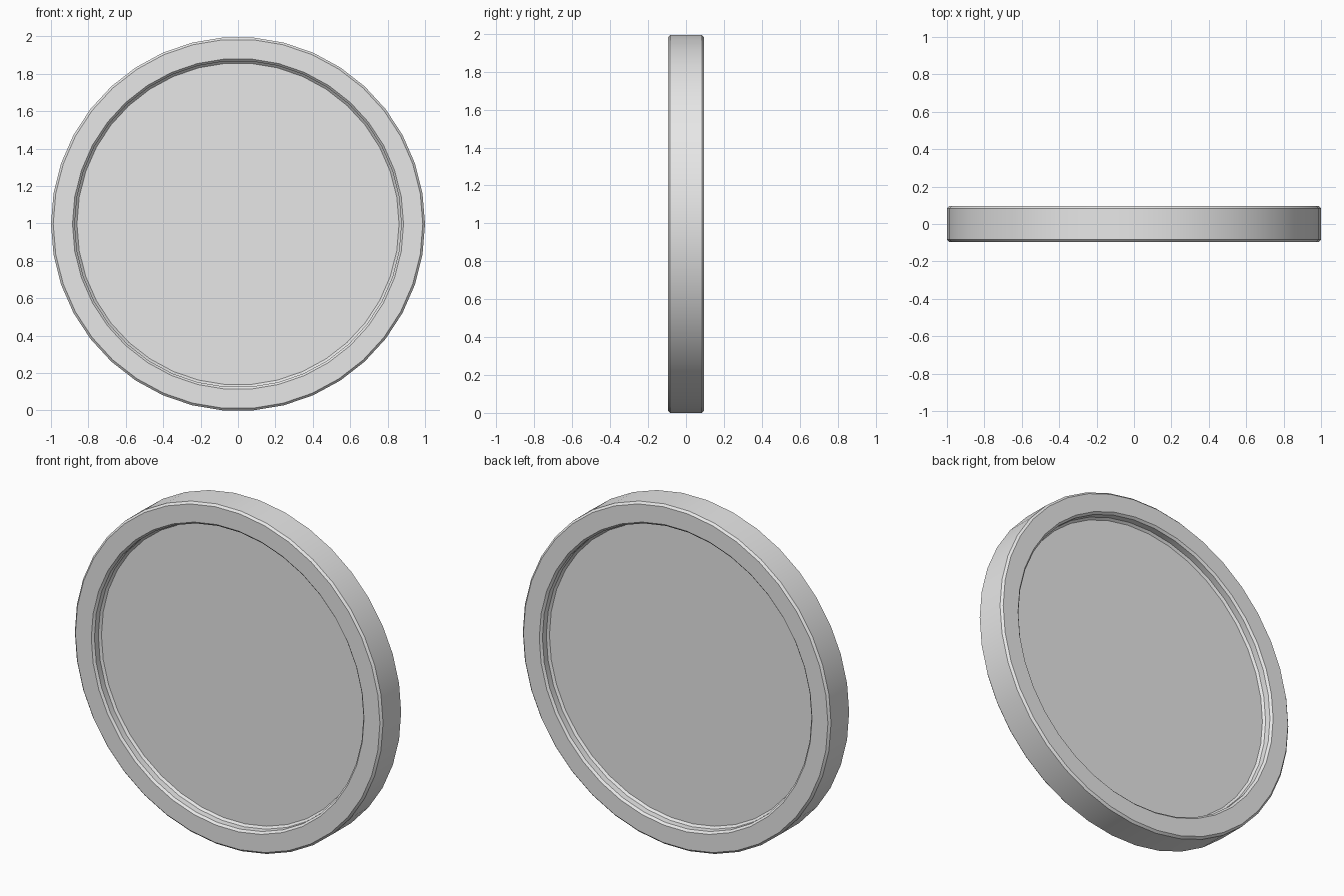
import bpy, bmesh, math
from mathutils import Matrix, Vector

if "Cube" in bpy.data.objects:
    bpy.data.objects.remove(bpy.data.objects["Cube"], do_unlink=True)

SIDES = 38
BEVEL = 0.012
RADIUS, HALF_THICK = 1.0, 0.096
LIP_INNER, FLOOR_Y = 0.861, 0.036

# Half of the lathe section: recess floor, wall, raised lip, outer rim
half = [
    (LIP_INNER, FLOOR_Y),
    (LIP_INNER + BEVEL, FLOOR_Y + BEVEL),
    (LIP_INNER + BEVEL, HALF_THICK - BEVEL),
    (LIP_INNER + 2 * BEVEL, HALF_THICK),
    (RADIUS - BEVEL, HALF_THICK),
    (RADIUS, HALF_THICK - BEVEL),
]
section = [(r, -y) for r, y in half] + [(r, y) for r, y in reversed(half)]

# Revolve the section about the y axis and cap both recess floors
bm = bmesh.new()
verts = [bm.verts.new((r, y, 0)) for r, y in section]
edges = [bm.edges.new(pair) for pair in zip(verts, verts[1:])]
bmesh.ops.spin(bm, geom=verts + edges, cent=(0, 0, 0), axis=(0, 1, 0),
               angle=math.tau, steps=SIDES, use_merge=True)
bmesh.ops.remove_doubles(bm, verts=bm.verts, dist=0.0001)
bmesh.ops.holes_fill(bm, edges=[e for e in bm.edges if e.is_boundary], sides=0)
bmesh.ops.recalc_face_normals(bm, faces=bm.faces)

# Stand the disc on the ground
lift = -min(v.co.z for v in bm.verts)
bmesh.ops.transform(bm, matrix=Matrix.Translation(Vector((0, 0, lift))), verts=bm.verts)

mesh = bpy.data.meshes.new("coin")
bm.to_mesh(mesh)
bm.free()
coin = bpy.data.objects.new("coin", mesh)
bpy.context.collection.objects.link(coin)

# Plain light grey
grey = bpy.data.materials.new("light grey")
grey.use_nodes = True
colour = (0.8, 0.8, 0.8, 1)
grey.diffuse_color = colour
grey.node_tree.nodes["Principled BSDF"].inputs["Base Color"].default_value = colour
mesh.materials.append(grey)

# Smooth round the rim, crisp at the bevels
bpy.ops.object.select_all(action="DESELECT")
coin.select_set(True)
bpy.context.view_layer.objects.active = coin
bpy.ops.object.shade_smooth_by_angle(angle=math.radians(30))
